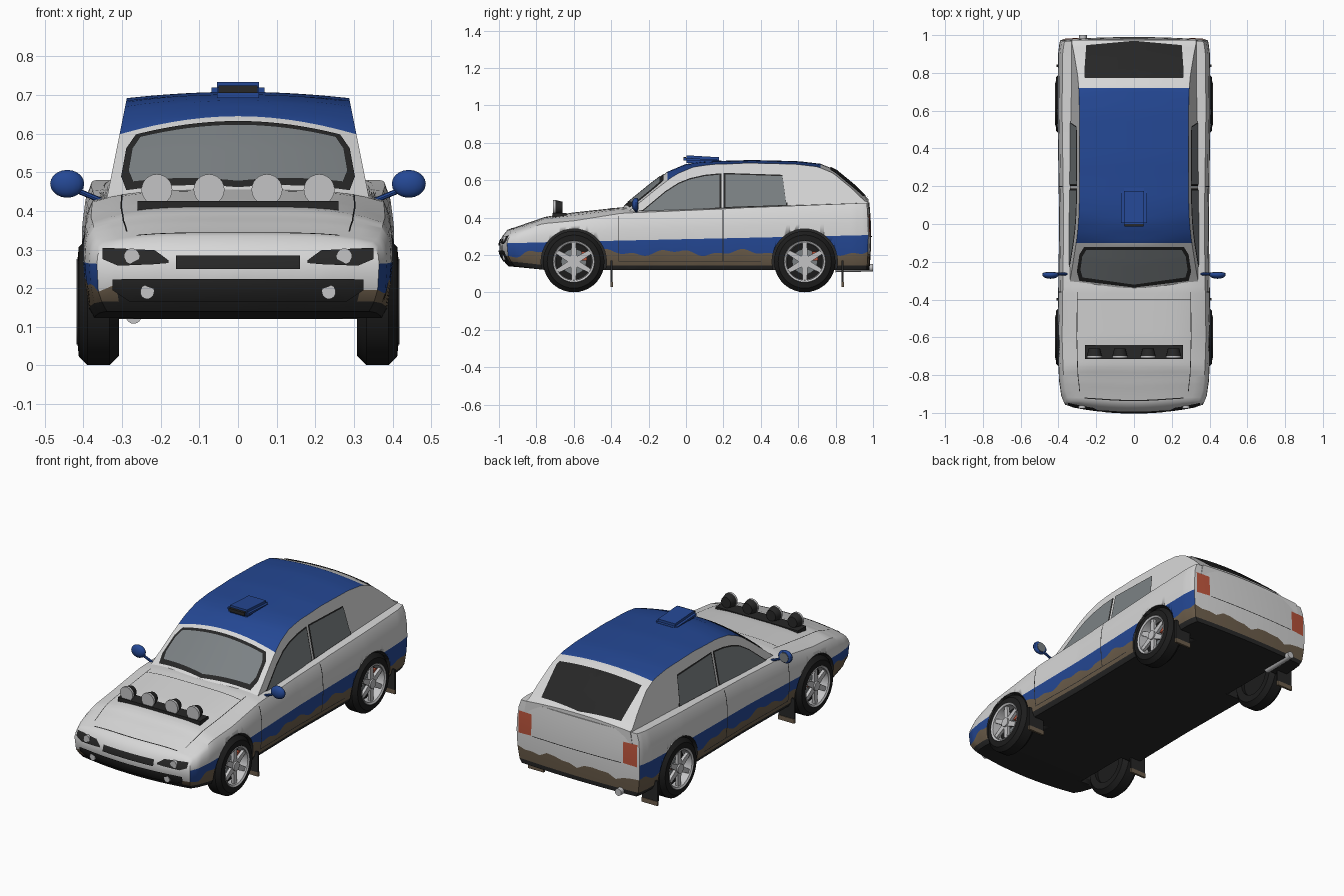
import bpy, bmesh, math
from mathutils import Vector, Matrix

if "Cube" in bpy.data.objects:
    bpy.data.objects.remove(bpy.data.objects["Cube"])


def material(name, r, g, b):
    m = bpy.data.materials.new(name)
    m.use_nodes = True
    m.diffuse_color = (r, g, b, 1)
    m.node_tree.nodes["Principled BSDF"].inputs["Base Color"].default_value = (r, g, b, 1)
    return m


WHITE = material("white paint", .68, .68, .68)
BLUE = material("blue paint", .018, .065, .3)
MUD = material("dried mud", .15, .11, .07)
BLACK = material("black trim", .02, .02, .02)
GLASS = material("grey glass", .2, .22, .23)
RED = material("red", .5, .09, .045)
SILVER = material("silver", .55, .55, .56)
RUBBER = material("tyre rubber", .012, .012, .012)
PAINTS = [WHITE, BLUE, MUD, BLACK]


def interp(table, t):
    if t <= table[0][0]:
        return table[0][1]
    for (a, p), (b, q) in zip(table, table[1:]):
        if t <= b:
            return p + (q - p) * (t - a) / (b - a)
    return table[-1][1]


def span(a, b, n):
    return [a + (b - a) * i / n for i in range(n + 1)]


def finish(name, bm, mats, recalc=True):
    if recalc:
        bmesh.ops.recalc_face_normals(bm, faces=bm.faces)
    me = bpy.data.meshes.new(name)
    bm.to_mesh(me)
    bm.free()
    ob = bpy.data.objects.new(name, me)
    bpy.context.collection.objects.link(ob)
    for m in mats:
        me.materials.append(m)
    for other in bpy.context.selected_objects:
        other.select_set(False)
    ob.select_set(True)
    bpy.context.view_layer.objects.active = ob
    bpy.ops.object.shade_smooth_by_angle(angle=math.radians(35))
    return ob


def shell(name, us, vs, ks, point, paint):
    """Closed box grid bent by point(u, v, k); paint picks each face's colour."""
    bm, cache = bmesh.new(), {}

    def vert(key):
        if key not in cache:
            cache[key] = bm.verts.new(point(*key))
        return cache[key]

    axes = (us, vs, ks)
    for fixed in range(3):
        i, j = [a for a in range(3) if a != fixed]
        for end in (axes[fixed][0], axes[fixed][-1]):
            for a0, a1 in zip(axes[i], axes[i][1:]):
                for b0, b1 in zip(axes[j], axes[j][1:]):
                    keys = []
                    for a, b in ((a0, b0), (a1, b0), (a1, b1), (a0, b1)):
                        key = [end] * 3
                        key[i], key[j] = a, b
                        keys.append(tuple(key))
                    f = bm.faces.new([vert(k) for k in keys])
                    mid = [sum(k[n] for k in keys) / 4 for n in range(3)]
                    f.material_index = paint(fixed, end == axes[fixed][0], *mid)
    return finish(name, bm, PAINTS)


def panel(name, cols, place, mat, mirror=False, rows=12):
    """Thin skin over a surface; cols are (a, low, high) across it."""
    bm = bmesh.new()
    low, high = [(c[0], c[1]) for c in cols], [(c[0], c[2]) for c in cols]
    steps = sorted(set(span(cols[0][0], cols[-1][0], 20) + [c[0] for c in cols]))
    for s in (1, -1) if mirror else (1,):
        grid = [[bm.verts.new(place(a, b) * Vector((s, 1, 1)))
                 for b in span(interp(low, a), interp(high, a), rows)] for a in steps]
        for p, q in zip(grid, grid[1:]):
            for r in range(rows):
                bm.faces.new((p[r], q[r], q[r + 1], p[r + 1]))
    bm.normal_update()
    for f in bm.faces:
        c = f.calc_center_median()
        if f.normal.dot(c - Vector((0, c.y * .9, .3))) < 0:
            f.normal_flip()
    return finish(name, bm, [mat], False)


def box(bm, lo, hi):
    lo, hi = Vector(lo), Vector(hi)
    m = Matrix.Translation((lo + hi) / 2) @ Matrix.Diagonal((*(hi - lo), 1))
    return bmesh.ops.create_cube(bm, size=1, matrix=m)["verts"]


def rod(bm, a, b, r, n=24, r2=None):
    a, b = Vector(a), Vector(b)
    rot = (b - a).to_track_quat('Z', 'Y').to_matrix().to_4x4()
    bmesh.ops.create_cone(bm, cap_ends=True, segments=n, radius1=r, radius2=r2 or r,
                          depth=(b - a).length, matrix=Matrix.Translation((a + b) / 2) @ rot)


# Lower body surface
DECK = [(-1, .335), (-.9, .372), (-.8, .397), (-.6, .428), (-.35, .455), (.2, .46), (1, .48)]
DROP = [(-1, .02), (-.6, .045), (-.3, .03), (.3, .01), (1, 0)]
PLAN = [(-1, .365), (-.95, .385), (-.85, .397), (-.6, .405), (0, .396), (.6, .405),
        (.9, .402), (.97, .395), (1, .387)]
TOP = 6


def nose(y):
    return max(0, (-y - .75) / .25)


def levels(u, y):
    base = .12 + .02 * nose(y)
    mud = .213 + .012 * math.sin(17 * y + 9 * u) + .008 * math.sin(43 * y + 20 * u) - .012 * nose(y)
    stripe = .285 + .022 * y
    edge = interp(DECK, y) - interp(DROP, y)
    rise = edge - stripe
    return [(base, .93), (base + .025, .965), (mud, .99), (stripe, 1),
            (stripe + .4 * rise, .995), (stripe + .78 * rise, .975), (edge, .94)]


def end_shift(x, y, z):
    tail = max(0, (y - .9) / .09)
    return nose(y) * (.3 * x * x + 5 * (z - .24) ** 2) - tail * (.1 * x * x + .3 * (z - .3) ** 2)


def body_point(u, y, k):
    z, f = levels(u, y)[k]
    x = u * f * interp(PLAN, y)
    if k == TOP:
        z += interp(DROP, y) * (1 - u ** 4)
    return Vector((x, y + end_shift(x, y, z), z))


def body_paint(axis, first, u, y, k):
    if axis == 2:
        return 3 if first else 0
    if axis == 1 and first:
        return 0 if k > 2 else (2 if abs(u) > .85 and k > 1 else 3)
    if k < 1:
        return 3
    return 2 if k < 2 else (1 if k < 3 and axis == 0 else 0)


body = shell("body", span(-1, 1, 16), span(-1, .99, 110), list(range(TOP + 1)), body_point, body_paint)

# Wheel arches
AXLES, HUB = (-.6, .635), .165
bm = bmesh.new()
for s in (1, -1):
    for y in AXLES:
        rod(bm, (s * .27, y, HUB), (s * .6, y, HUB), .175, 40)
for f in bm.faces:
    f.material_index = 3
cutter = finish("arch_cutter", bm, PAINTS)
cutter.hide_render = True
cut = body.modifiers.new("arches", 'BOOLEAN')
cut.operation, cut.solver, cut.object = 'DIFFERENCE', 'EXACT', cutter
bpy.context.view_layer.objects.active = body
bpy.ops.object.modifier_apply(modifier=cut.name)
bpy.data.objects.remove(cutter)

# Cabin
ROOF = [(-.36, .44), (-.33, .462), (-.2, .568), (-.1, .645), (0, .687), (.1, .701), (.35, .708),
        (.6, .702), (.72, .688), (.8, .655), (.9, .573), (.975, .5)]


def cabin_half(z):
    return .288 + (.69 - z) * .2


def cabin_point(u, y, k):
    z = .4
    if k:
        z = interp(ROOF, y - (.04 if y < .3 else -.015) * u * u) - .016 * u * u
    return Vector((u * cabin_half(z), y, z))


def cabin_paint(axis, first, u, y, k):
    return 1 if axis == 2 and not first and -.1 < y < .72 else 0


shell("cabin", span(-1, 1, 14), span(-.36, -.1, 13) + span(-.08, .7, 20) + span(.72, .975, 13),
      [0, 1], cabin_point, cabin_paint)


# Surfaces that panels lie on
def on_roof(lift):
    return lambda u, y: cabin_point(u, y, 1) + Vector((0, (-.5 if y < 0 else .5) * lift, lift))


def on_cabin_side(lift):
    return lambda y, z: Vector((cabin_half(z) + lift, y, z))


def on_side(y, z):
    return Vector((interp(PLAN, y) * interp(levels(1, y), z) + .002, y, z))


def on_hood(u, y):
    return body_point(u, y, TOP) + Vector((0, 0, .002))


def on_front(x, z):
    return Vector((x, -1.004 + end_shift(x, -1, z), z))


def on_back(x, z):
    return Vector((x, .994 + end_shift(x, .99, z), z))


# Windows
panel("windshield_frame", [(-.92, -.25, -.16), (-.86, -.3, -.12), (0, -.335, -.12), (.86, -.3, -.12),
                           (.92, -.25, -.16)], on_roof(.003), BLACK)
panel("windshield", [(-.87, -.24, -.17), (-.82, -.28, -.135), (0, -.318, -.135), (.82, -.28, -.135),
                     (.87, -.24, -.17)], on_roof(.006), GLASS)
panel("rear_window", [(-.88, .77, .8), (-.78, .77, .945), (0, .77, .968), (.78, .77, .945),
                      (.88, .77, .8)], on_roof(.004), BLACK)
FRONT_PANE = [(-.23, .43, .435), (-.11, .436, .535), (-.04, .44, .58), (.02, .444, .604),
              (.1, .448, .622), (.18, .455, .63)]
REAR_PANE = [(.21, .457, .632), (.515, .467, .622), (.535, .468, .475)]
for label, pane in (("front", FRONT_PANE), ("rear", REAR_PANE)):
    frame = [(a, lo - .007, hi + .007) for a, lo, hi in pane]
    frame = [(frame[0][0] - .009, *frame[0][1:])] + frame + [(frame[-1][0] + .009, *frame[-1][1:])]
    panel(label + "_window_frames", frame, on_cabin_side(.003), BLACK, True)
    panel(label + "_side_windows", pane, on_cabin_side(.006), GLASS, True)

# Panel gaps
for y, top in ((-.362, .41), (.195, .44)):
    panel("door_gaps", [(y, .165, top), (y + .005, .165, top)], on_side, BLACK, True)
panel("sill_gaps", [(-.36, .165, .169), (.4, .165, .169)], on_side, BLACK, True)
panel("hood_side_gaps", [(.79, -.95, -.36), (.8, -.95, -.36)], on_hood, BLACK, True, 24)
panel("hood_back_gap", [(-.8, -.403, -.399), (.8, -.403, -.399)], on_hood, BLACK)
panel("hood_front_gap", [(-.75, -.985, -.98), (.75, -.985, -.98)], on_hood, BLACK)
panel("tailgate_gap", [(-.28, .297, .301), (.28, .297, .301)], on_back, BLACK)

# Front and rear details
panel("grille", [(-.16, .25, .285), (.16, .25, .285)], on_front, BLACK)
panel("bumper_intake", [(-.325, .195, .222), (-.28, .165, .224), (.28, .165, .224), (.325, .195, .222)],
      on_front, BLACK)
panel("headlight_housings", [(.18, .265, .272), (.215, .262, .298), (.31, .258, .303), (.35, .275, .304)],
      on_front, BLACK, True)
panel("tail_lights", [(.29, .3, .42), (.375, .295, .42)], on_back, RED, True)
bm = bmesh.new()
for s in (1, -1):
    for x, z, r in ((.275, .283, .02), (.235, .19, .018)):
        p = on_front(s * x, z)
        rod(bm, p + Vector((0, .01, 0)), p - Vector((0, .006, 0)), r)
finish("front_lamps", bm, [SILVER])

# Hood light bar
bm, lenses = bmesh.new(), bmesh.new()
box(bm, (-.26, -.715, .4), (.26, -.64, .426))
for x in (-.21, -.075, .075, .21):
    rod(bm, (x, -.7, .455), (x, -.66, .455), .04, 24, .03)
    rod(lenses, (x, -.71, .455), (x, -.699, .455), .04)
finish("light_bar", bm, [BLACK])
finish("light_bar_lenses", lenses, [SILVER])

# Roof scoop
bm = bmesh.new()
for v in box(bm, (-.068, -.01, .692), (.068, .19, .734)):
    if v.co.y > 0 and v.co.z > .7:
        v.co.z -= .012
bmesh.ops.bevel(bm, geom=bm.edges[:], offset=.014, segments=2, affect='EDGES')
finish("roof_scoop", bm, [BLUE])
bm = bmesh.new()
box(bm, (-.05, -.014, .705), (.05, 0, .724))
finish("scoop_opening", bm, [BLACK])

# Door mirrors
bm, glass = bmesh.new(), bmesh.new()
for s in (1, -1):
    m = Matrix.Translation((s * .442, -.268, .47)) @ Matrix.Diagonal((.044, .022, .036, 1))
    for v in bmesh.ops.create_uvsphere(bm, u_segments=16, v_segments=10, radius=1, matrix=m)["verts"]:
        v.co.y = min(v.co.y, -.256)
    rod(bm, (s * .35, -.265, .425), (s * .415, -.265, .452), .007, 8)
    rod(glass, (s * .442, -.257, .47), (s * .442, -.253, .47), .027, 16)
finish("door_mirrors", bm, [BLUE])
finish("mirror_glass", glass, [GLASS])


# Wheels
def lathe(bm, profile, closed):
    vs = [bm.verts.new((x, 0, r)) for x, r in profile]
    es = [bm.edges.new(e) for e in zip(vs, vs[1:] + vs[:1]) if closed or e[1] != vs[0]]
    bmesh.ops.spin(bm, geom=vs + es, axis=(1, 0, 0), cent=(0, 0, 0), angle=math.tau,
                   steps=36, use_merge=True)
    bmesh.ops.remove_doubles(bm, verts=bm.verts, dist=.0001)


def wheel(name, s, y):
    def put(part, bm, mat):
        bm.transform(Matrix.Translation((s * .362, y, HUB)) @ Matrix.Diagonal((s, 1, 1, 1)))
        finish(name + part, bm, [mat])

    bm = bmesh.new()
    lathe(bm, [(-.05, .1), (-.054, .14), (-.03, .164), (.028, .164), (.05, .142), (.053, .112),
               (.045, .104), (0, .1)], True)
    rod(bm, (-.03, 0, 0), (-.005, 0, 0), .103, 36)
    put("_tyre", bm, RUBBER)
    bm = bmesh.new()
    lathe(bm, [(.05, .113), (.056, .11), (.05, .1), (0, .096), (0, .106)], True)
    rod(bm, (.01, 0, 0), (.05, 0, 0), .026)
    for i in range(6):
        spoke = box(bm, (.025, -.011, .012), (.042, .011, .104))
        for v in spoke:
            if v.co.z < .05:
                v.co.y *= 1.6
        bmesh.ops.rotate(bm, verts=spoke, matrix=Matrix.Rotation(math.tau * i / 6, 3, 'X'))
    put("_rim", bm, SILVER)
    bm = bmesh.new()
    rod(bm, (-.006, 0, 0), (.006, 0, 0), .068)
    put("_brake_disc", bm, GLASS)
    bm = bmesh.new()
    box(bm, (-.004, .04, .005), (.022, .072, .055))
    put("_brake_caliper", bm, RED)


flaps, dirt = bmesh.new(), bmesh.new()
for side, s in (("left", 1), ("right", -1)):
    for end, y in zip(("front", "rear"), AXLES):
        wheel(f"{end}_{side}_wheel", s, y)
        box(flaps, (s * .36 - .05, y + .196, .055), (s * .36 + .05, y + .206, .17))
        box(dirt, (s * .36 - .05, y + .197, .03), (s * .36 + .05, y + .209, .055))
finish("mud_flaps", flaps, [BLACK])
finish("muddy_flap_ends", dirt, [MUD])

# Exhaust
bm = bmesh.new()
rod(bm, (-.27, .8, .128), (-.27, 1, .132), .02)
finish("exhaust_pipe", bm, [SILVER])
